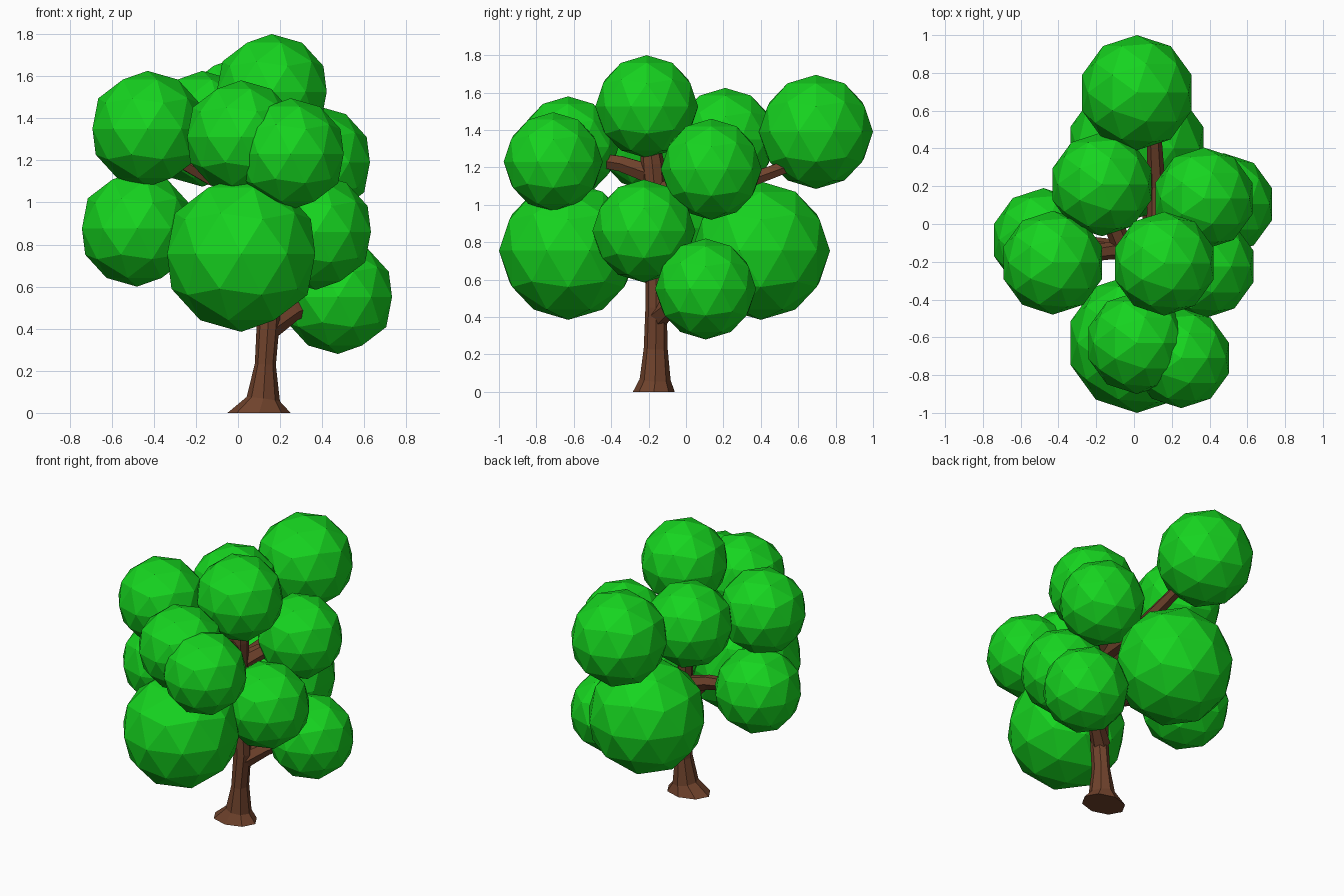
import bpy, bmesh, math
from mathutils import Vector


def material(name, color):
    m = bpy.data.materials.new(name)
    m.diffuse_color = (*color, 1)
    return m


BARK = material("bark", (0.16, 0.055, 0.025))
LEAF = material("leaf", (0.008, 0.66, 0.014))


def tube(name, path, sides):
    """Flat-faced tube through rings (x, y, z, radius_a, radius_b)."""
    bm = bmesh.new()
    pts = [Vector(p[:3]) for p in path]
    rings = []
    for i, p in enumerate(path):
        d = (pts[min(i + 1, len(pts) - 1)] - pts[max(i - 1, 0)]).normalized()
        if i == 0 and p[2] == 0:
            d = Vector((0, 0, 1))          # base sits flat on the ground
        ref = Vector((0, 1, 0)) if abs(d.z) > 0.8 else Vector((0, 0, 1))
        u = ref.cross(d).normalized()
        v = d.cross(u)
        rings.append([bm.verts.new(pts[i] + u * p[3] * math.cos(a) + v * p[4] * math.sin(a))
                      for a in (math.tau * k / sides for k in range(sides))])
    for r, s in zip(rings, rings[1:]):
        for k in range(sides):
            n = (k + 1) % sides
            bm.faces.new((r[k], r[n], s[n], s[k]))
    bm.faces.new(rings[0][::-1])
    bm.faces.new(rings[-1])
    bmesh.ops.recalc_face_normals(bm, faces=bm.faces)
    me = bpy.data.meshes.new(name)
    bm.to_mesh(me)
    bm.free()
    me.materials.append(BARK)
    bpy.context.collection.objects.link(bpy.data.objects.new(name, me))


# Trunk with flared foot
tube("trunk", [(0.10, -0.172, 0, 0.15, 0.112), (0.12, -0.165, 0.065, 0.08, 0.083),
               (0.13, -0.162, 0.23, 0.05, 0.064), (0.145, -0.16, 0.45, 0.055, 0.057),
               (0.13, -0.16, 0.75, 0.055, 0.057), (0.12, -0.16, 1.0, 0.06, 0.06),
               (0.13, -0.18, 1.22, 0.065, 0.065), (0.15, -0.2, 1.4, 0.04, 0.04)], 8)

# Branches: start, middle, end
branches = {
    "low_right": [(0.14, -0.15, 0.40), (0.26, -0.06, 0.48), (0.42, 0.06, 0.54)],
    "mid_left": [(0.12, -0.16, 0.72), (-0.08, -0.13, 0.80), (-0.35, -0.09, 0.86)],
    "mid_right": [(0.13, -0.16, 0.72), (0.22, -0.2, 0.8), (0.32, -0.23, 0.86)],
    "low_front": [(0.13, -0.17, 0.62), (0.09, -0.33, 0.69), (0.03, -0.5, 0.75)],
    "low_back": [(0.13, -0.15, 0.62), (0.09, 0.05, 0.69), (0.03, 0.25, 0.75)],
    "high_back": [(0.12, -0.15, 1.05), (0.12, 0.2, 1.08), (0.10, 0.58, 1.22)],
    "high_front": [(0.12, -0.15, 1.15), (0.11, -0.35, 1.22), (0.08, -0.6, 1.26)],
    "high_left": [(0.12, -0.16, 1.05), (-0.12, -0.14, 1.12), (-0.38, -0.18, 1.26)],
    "high_right": [(0.12, -0.15, 1.05), (0.22, -0.02, 1.12), (0.33, 0.1, 1.18)],
    "inner_back": [(-0.05, -0.14, 1.1), (-0.12, 0.02, 1.17), (-0.17, 0.18, 1.28)],
}
for name, pts in branches.items():
    tube(name + "_branch", [(*p, r, r) for p, r in zip(pts, (0.06, 0.047, 0.036))], 6)

# Foliage balls: x, y, z, radius
balls = [
    (-0.43, -0.205, 1.35, 0.275), (-0.48, -0.085, 0.875, 0.275),
    (0.015, -0.63, 0.755, 0.37), (0.015, 0.40, 0.755, 0.37),
    (0.015, -0.63, 1.31, 0.27), (0.25, -0.71, 1.23, 0.265),
    (0.16, -0.21, 1.525, 0.275), (0.37, 0.135, 1.19, 0.27),
    (0.37, -0.225, 0.86, 0.275), (0.475, 0.105, 0.55, 0.27),
    (-0.17, 0.21, 1.35, 0.275), (0.015, 0.695, 1.39, 0.305),
]
for i, (x, y, z, r) in enumerate(balls):
    bpy.ops.mesh.primitive_ico_sphere_add(subdivisions=2, radius=r, location=(x, y, z))
    ob = bpy.context.object
    ob.name = f"foliage_{i + 1}"
    ob.data.materials.append(LEAF)
